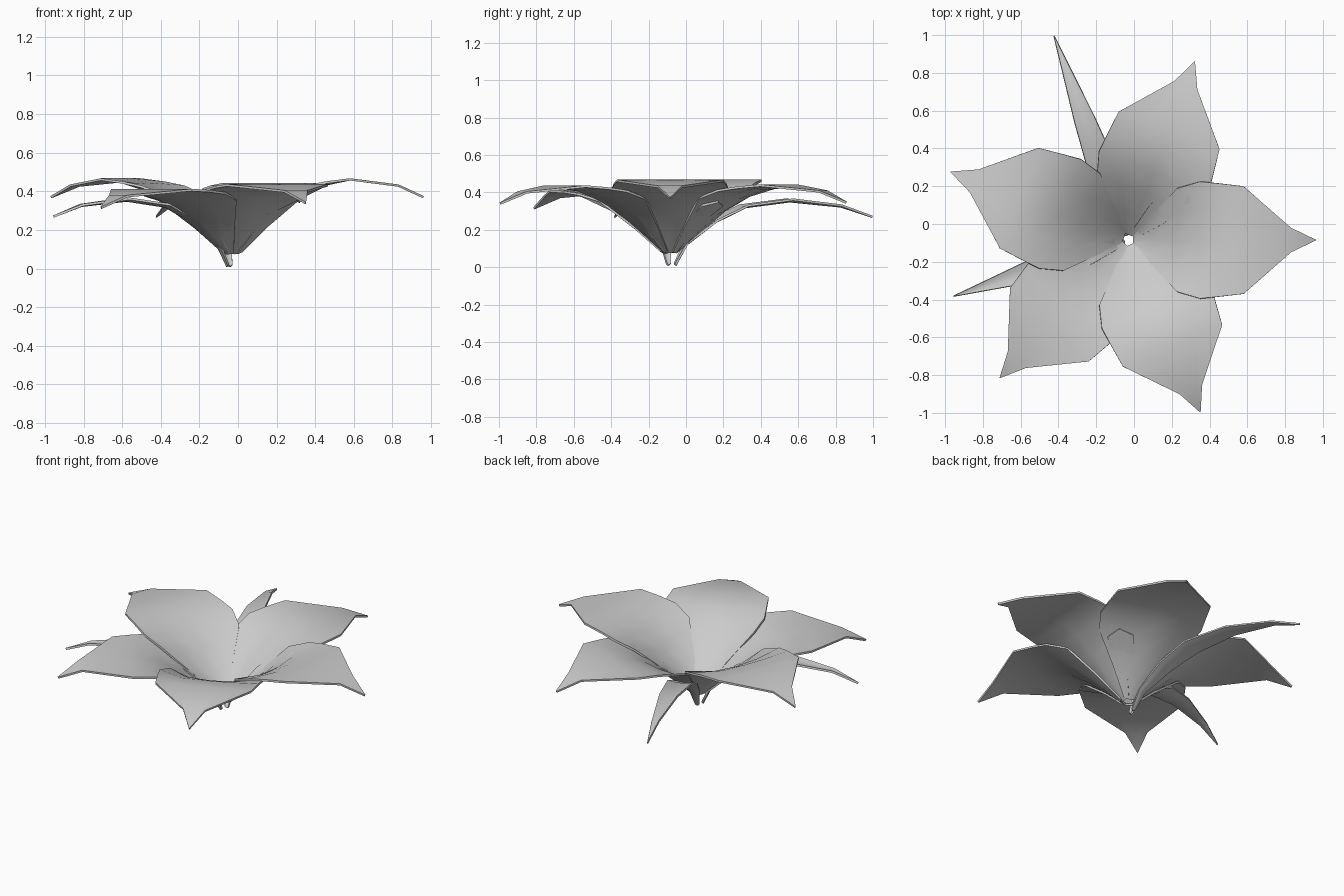
import bpy, bmesh
from math import cos, sin, radians

if "Cube" in bpy.data.objects:
    bpy.data.objects.remove(bpy.data.objects["Cube"])

CX, CY = -0.03, -0.085          # flower centre
ACROSS = (-1, -0.5, 0, 0.5, 1)  # strips across a leaf

# rows: distance from centre, half width, height, edge lift
PETAL = [(0.03, 0.04, 0.08, 0.01), (0.13, 0.14, 0.175, 0.05),
         (0.26, 0.275, 0.295, 0.085), (0.38, 0.31, 0.385, 0.04),
         (0.48, 0.30, 0.435, 0.01), (0.61, 0.285, 0.462, 0.0),
         (0.86, 0.065, 0.43, 0.0), (0.99, 0.002, 0.37, 0.0)]
SEPAL = [(0.03, 0.012, 0.01, 0.01), (0.09, 0.03, 0.12, 0.01),
         (0.25, 0.06, 0.24, 0.01), (0.42, 0.075, 0.32, 0.01),
         (0.68, 0.055, 0.352, 0.01), (0.97, 0.022, 0.325, 0.005),
         (1.15, 0.002, 0.27, 0.0)]


def leaf(name, rows, angle, length=1.0, drop=0.0, thick=0.012):
    a = radians(angle)
    bm = bmesh.new()
    grid = []
    for s, w, z, lift in rows:
        d = s * length
        h = z - drop * min(1, s / 0.6) + 0.0
        grid.append([bm.verts.new((CX + d * cos(a) - t * w * sin(a),
                                   CY + d * sin(a) + t * w * cos(a),
                                   h + lift * t * t)) for t in ACROSS])
    for r0, r1 in zip(grid, grid[1:]):
        for i in range(len(ACROSS) - 1):
            bm.faces.new((r0[i], r1[i], r1[i + 1], r0[i + 1]))
    bmesh.ops.recalc_face_normals(bm, faces=bm.faces)
    if sum(f.normal.z for f in bm.faces) < 0:
        bmesh.ops.reverse_faces(bm, faces=bm.faces)
    me = bpy.data.meshes.new(name)
    bm.to_mesh(me)
    bm.free()
    ob = bpy.data.objects.new(name, me)
    bpy.context.collection.objects.link(ob)
    sol = ob.modifiers.new("thickness", 'SOLIDIFY')
    sol.thickness = thick
    sol.offset = 0
    bpy.ops.object.select_all(action='DESELECT')
    ob.select_set(True)
    bpy.context.view_layer.objects.active = ob
    bpy.ops.object.modifier_apply(modifier=sol.name)
    bpy.ops.object.shade_smooth_by_angle(angle=radians(40))
    return ob


# Five broad petals
for i, (ang, ln, drop) in enumerate([(0, 1.0, 0.0), (69.6, 1.015, 0.025),
                                     (159, 1.015, 0.0), (227, 1.005, 0.055),
                                     (-67.3, 0.995, 0.03)]):
    leaf(f"petal_{i + 1}", PETAL, ang, ln, drop)

# Two long narrow sepals in the gaps, and a short one tucked below
leaf("sepal_back", SEPAL, 110, 1.0)
leaf("sepal_left", SEPAL, 197.8, 0.845)
leaf("sepal_short", SEPAL[1:4] + [(0.48, 0.002, 0.35, 0)], 42, 0.8)
